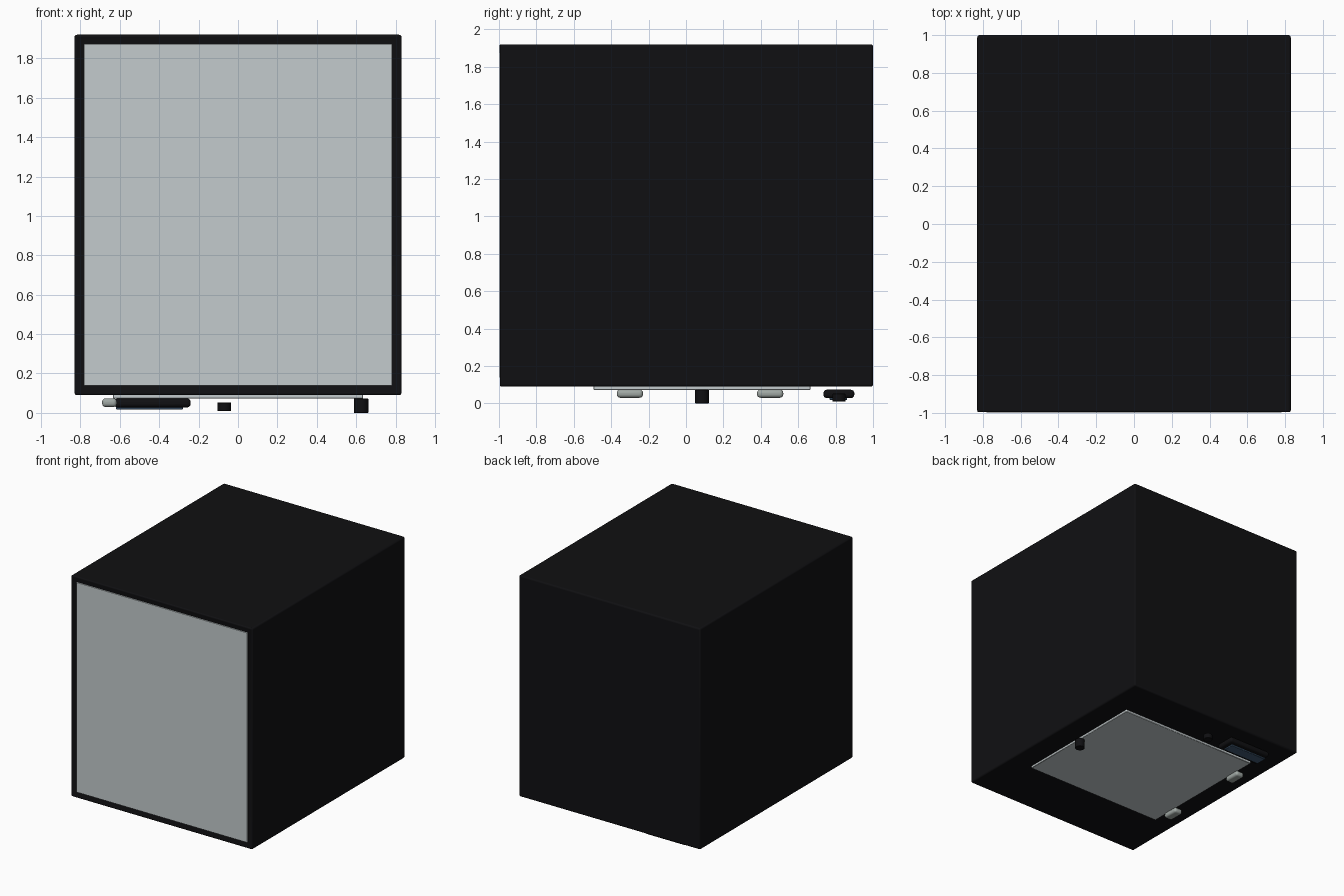
import bpy, bmesh
from mathutils import Matrix, Vector

if "Cube" in bpy.data.objects:
    bpy.data.objects.remove(bpy.data.objects["Cube"])


def mat(name, r, g, b):
    m = bpy.data.materials.new(name)
    m.diffuse_color = (r, g, b, 1)
    m.use_nodes = True
    m.node_tree.nodes["Principled BSDF"].inputs["Base Color"].default_value = m.diffuse_color
    return m


BLACK = mat("black_paint", 0.005, 0.005, 0.006)
PANEL = mat("pale_grey", 0.55, 0.6, 0.61)
STEEL = mat("steel_grey", 0.35, 0.39, 0.37)
SCREEN = mat("screen_blue", 0.05, 0.1, 0.17)


def finish(name, bm, material, bevel=0, segments=3):
    me = bpy.data.meshes.new(name)
    bm.to_mesh(me)
    bm.free()
    ob = bpy.data.objects.new(name, me)
    bpy.context.collection.objects.link(ob)
    me.materials.append(material)
    if bevel:
        mod = ob.modifiers.new("bevel", 'BEVEL')
        mod.width = bevel
        mod.segments = segments
    bpy.ops.object.select_all(action='DESELECT')
    ob.select_set(True)
    bpy.context.view_layer.objects.active = ob
    bpy.ops.object.shade_smooth_by_angle()
    return ob


def box_mesh(x, y, z):
    lo, hi = Vector((x[0], y[0], z[0])), Vector((x[1], y[1], z[1]))
    bm = bmesh.new()
    bmesh.ops.create_cube(bm, size=1, matrix=Matrix.Translation((lo + hi) / 2)
                          @ Matrix.Diagonal((*(hi - lo), 1)))
    return bm


def box(name, x, y, z, material, bevel=0, segments=3):
    return finish(name, box_mesh(x, y, z), material, bevel, segments)


def knob(name, x, y, z, radius, material):
    bm = bmesh.new()
    bmesh.ops.create_cone(bm, cap_ends=True, segments=32, radius1=radius, radius2=radius,
                          depth=z[1] - z[0], matrix=Matrix.Translation((x, y, sum(z) / 2)))
    return finish(name, bm, material, 0.003, 2)


# Cabinet body, with a shallow rebate in the front for the panel
bm = box_mesh((-0.83, 0.83), (-1, 1), (0.09, 1.92))
front = [f for f in bm.faces if f.normal.y < -0.9]
bmesh.ops.inset_region(bm, faces=front, thickness=0.045)
bmesh.ops.translate(bm, verts=front[0].verts, vec=(0, 0.012, 0))
finish("cabinet_body", bm, BLACK, 0.012)

# Flush pale panel
box("front_panel", (-0.782, 0.782), (-0.998, -0.985), (0.138, 1.872), PANEL)

# Door on the underside
box("door", (-0.635, 0.635), (-0.495, 0.665), (0.072, 0.095), PANEL, 0.003, 1)

# Rounded hinges along the door's edge
for i, y in enumerate((-0.30, 0.45)):
    box(f"hinge_{i + 1}", (-0.69, -0.615), (y - 0.07, y + 0.07), (0.03, 0.074), STEEL, 0.018, 4)

# Door knob and small push button
knob("door_knob", 0.625, 0.085, (0, 0.073), 0.037, BLACK)
knob("push_button", -0.07, 0.818, (0.01, 0.052), 0.035, BLACK)

# Display
box("display_bezel", (-0.63, -0.24), (0.735, 0.9), (0.028, 0.073), BLACK, 0.018, 4)
box("display_screen", (-0.62, -0.28), (0.768, 0.862), (0.018, 0.035), SCREEN, 0.003, 1)
